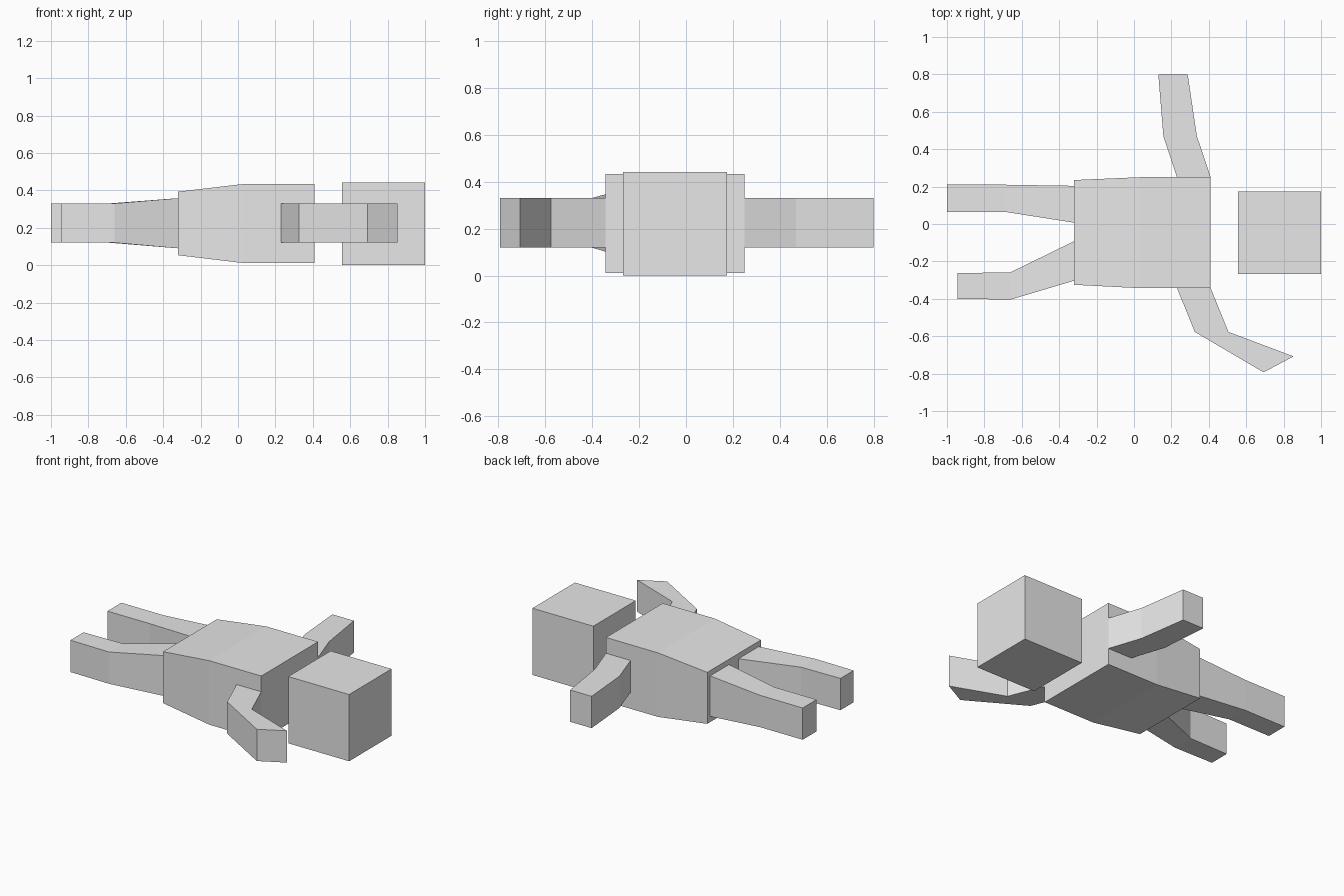
import bpy
import bmesh

cube = bpy.data.objects.get("Cube")
if cube:
    bpy.data.objects.remove(cube, do_unlink=True)

# Single plain grey for the whole figure
GREY = (0.8, 0.8, 0.8, 1.0)
grey = bpy.data.materials.new("plain_grey")
grey.use_nodes = True
grey.diffuse_color = GREY
grey.node_tree.nodes["Principled BSDF"].inputs["Base Color"].default_value = GREY


def loft(name, sections):
    """Join rectangular sections, each (edge point a, edge point b, bottom, top)."""
    bm = bmesh.new()
    rings = []
    for (ax, ay), (bx, by), low, high in sections:
        corners = [(ax, ay, low), (bx, by, low), (bx, by, high), (ax, ay, high)]
        rings.append([bm.verts.new(c) for c in corners])
    for r, s in zip(rings, rings[1:]):
        for i in range(4):
            j = (i + 1) % 4
            bm.faces.new((r[i], r[j], s[j], s[i]))
    bm.faces.new(rings[0])
    bm.faces.new(rings[-1])
    bmesh.ops.recalc_face_normals(bm, faces=bm.faces)
    mesh = bpy.data.meshes.new(name)
    bm.to_mesh(mesh)
    bm.free()
    mesh.materials.append(grey)
    obj = bpy.data.objects.new(name, mesh)
    bpy.context.collection.objects.link(obj)
    return obj


def along_x(name, sections):
    """Loft along x from (x, y min, y max, bottom, top) sections."""
    return loft(name, [((x, y0), (x, y1), lo, hi) for x, y0, y1, lo, hi in sections])


LOW, HIGH = 0.12, 0.33          # limb thickness
HIP_LOW, HIP_HIGH = 0.09, 0.358  # legs are thicker at the hip

# Head and torso
along_x("head", [(0.555, -0.268, 0.175, 0.0, 0.441), (1.0, -0.268, 0.175, 0.0, 0.441)])
along_x("torso", [(-0.32, -0.325, 0.235, 0.053, 0.393),
                  (0.03, -0.343, 0.25, 0.011, 0.434),
                  (0.41, -0.343, 0.25, 0.011, 0.434)])

# Legs, hip to foot
along_x("back_leg", [(-0.32, 0.007, 0.204, HIP_LOW, HIP_HIGH),
                     (-0.69, 0.065, 0.21, LOW, HIGH),
                     (-1.0, 0.065, 0.21, LOW, HIGH)])
along_x("front_leg", [(-0.32, -0.303, -0.092, HIP_LOW, HIP_HIGH),
                      (-0.66, -0.404, -0.258, LOW, HIGH),
                      (-0.945, -0.4, -0.263, LOW, HIGH)])

# Arms, shoulder to hand
loft("back_arm", [((0.23, 0.25), (0.41, 0.25), LOW, HIGH),
                  ((0.157, 0.47), (0.336, 0.47), LOW, HIGH),
                  ((0.13, 0.80), (0.287, 0.80), LOW, HIGH)])
loft("front_arm", [((0.23, -0.343), (0.41, -0.343), LOW, HIGH),
                   ((0.325, -0.577), (0.505, -0.577), LOW, HIGH),
                   ((0.693, -0.793), (0.853, -0.708), LOW, HIGH)])
